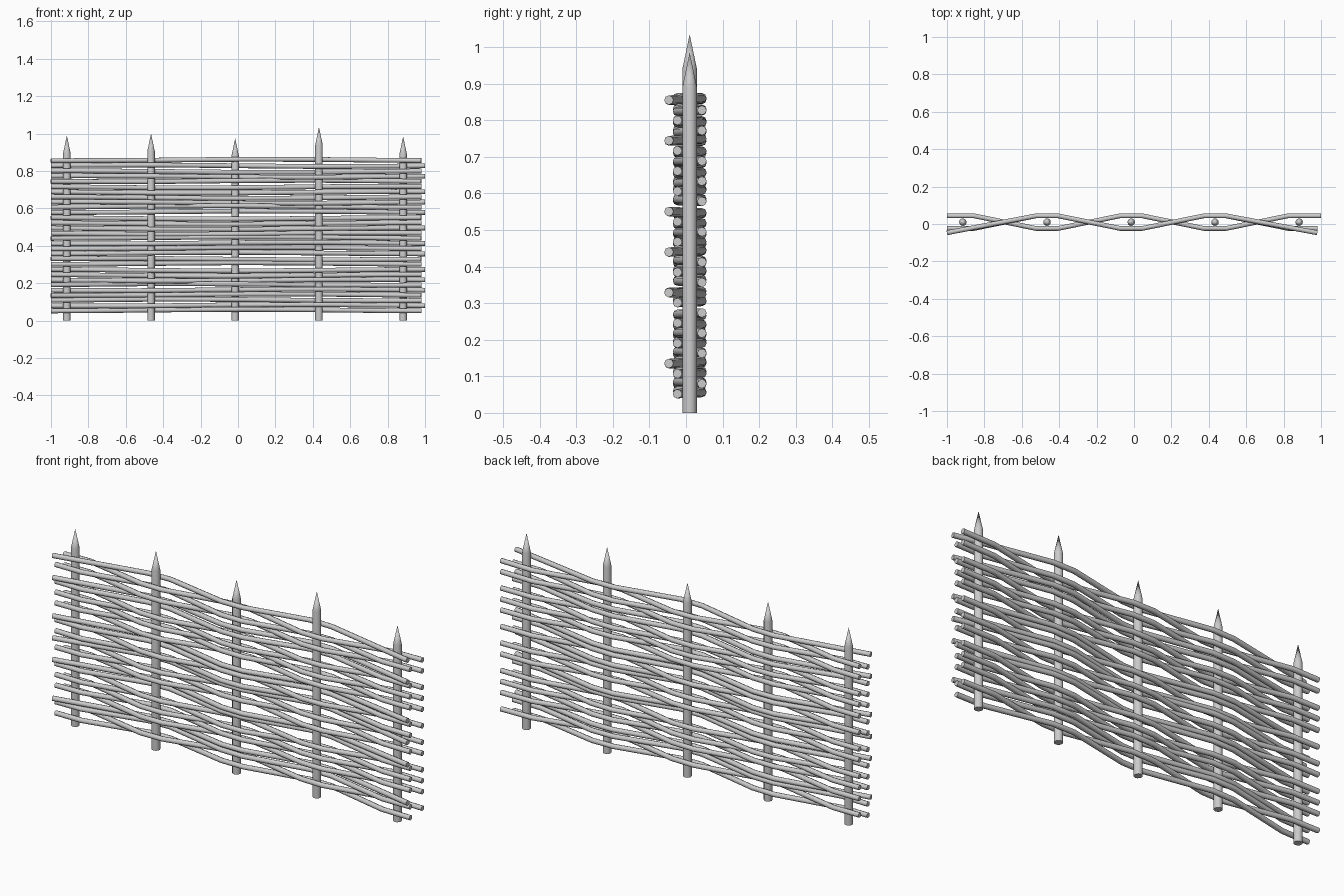
import bpy, bmesh, math, random

if "Cube" in bpy.data.objects:
    bpy.data.objects.remove(bpy.data.objects["Cube"])

random.seed(4)
POST_X = [-0.915, -0.465, -0.015, 0.433, 0.883]
POST_H = [0.99, 1.0, 0.975, 1.035, 0.985]
POST_Y, POST_R, ROD_R, OFF = 0.01, 0.02, 0.0127, 0.0335
TIP = 0.095


def finish(ob):
    bpy.ops.object.select_all(action='DESELECT')
    ob.select_set(True)
    bpy.context.view_layer.objects.active = ob
    if ob.type == 'CURVE':
        bpy.ops.object.convert(target='MESH')
    bpy.ops.object.shade_smooth_by_angle(angle=math.radians(50))


# Sharpened upright posts
def post(name, x, h, n=12):
    bm = bmesh.new()
    rings = []
    for z in (0.0, h - TIP):
        rings.append([bm.verts.new((POST_R * math.cos(2 * math.pi * k / n),
                                    POST_R * math.sin(2 * math.pi * k / n), z))
                      for k in range(n)])
    tip = bm.verts.new((0, 0, h))
    bm.faces.new(rings[0][::-1])
    for k in range(n):
        j = (k + 1) % n
        bm.faces.new((rings[0][k], rings[0][j], rings[1][j], rings[1][k]))
        bm.faces.new((rings[1][k], rings[1][j], tip))
    me = bpy.data.meshes.new(name)
    bm.to_mesh(me)
    bm.free()
    ob = bpy.data.objects.new(name, me)
    ob.location = (x, POST_Y, 0)
    bpy.context.collection.objects.link(ob)
    finish(ob)


for i, (x, h) in enumerate(zip(POST_X, POST_H)):
    post(f"post_{i + 1}", x, h)


# Woven rods: A starts behind the first post, B in front, S is B with splayed ends
def rod(name, kind, z):
    sign = 1 if kind == 'A' else -1
    end = 1.0 if kind == 'A' else 0.98
    pts = []
    if kind == 'S':
        pts.append((-1.0, POST_Y - 0.057))
    else:
        pts.append((-1.0, POST_Y + sign * OFF))
    for k, x in enumerate(POST_X):
        y = POST_Y + sign * OFF * (-1) ** k
        if kind == 'S' and k in (0, 4):
            continue
        if k > 0:
            pts.append((x - 0.06, y))
        if k < 4:
            pts.append((x + 0.06, y))
    if kind == 'S':
        pts.append((end, POST_Y - 0.057))
    else:
        pts += [(POST_X[4], POST_Y + sign * OFF), (end, POST_Y + sign * OFF)]
    cu = bpy.data.curves.new(name, 'CURVE')
    cu.dimensions = '3D'
    cu.bevel_depth = ROD_R
    cu.bevel_resolution = 2
    cu.use_fill_caps = True
    sp = cu.splines.new('POLY')
    sp.points.add(len(pts) - 1)
    phase = random.uniform(0, 6.28)
    for p, (x, y) in zip(sp.points, pts):
        p.co = (x, y, z + 0.004 * (math.sin(3 * x + phase) - math.sin(3 + phase)), 1)
    ob = bpy.data.objects.new(name, cu)
    bpy.context.collection.objects.link(ob)
    finish(ob)


ORDER = "BABSABABABSABASBABSABABABSABAS"
for i, kind in enumerate(ORDER):
    rod(f"woven_rod_{i + 1}", kind, 0.052 + 0.0277 * i)
